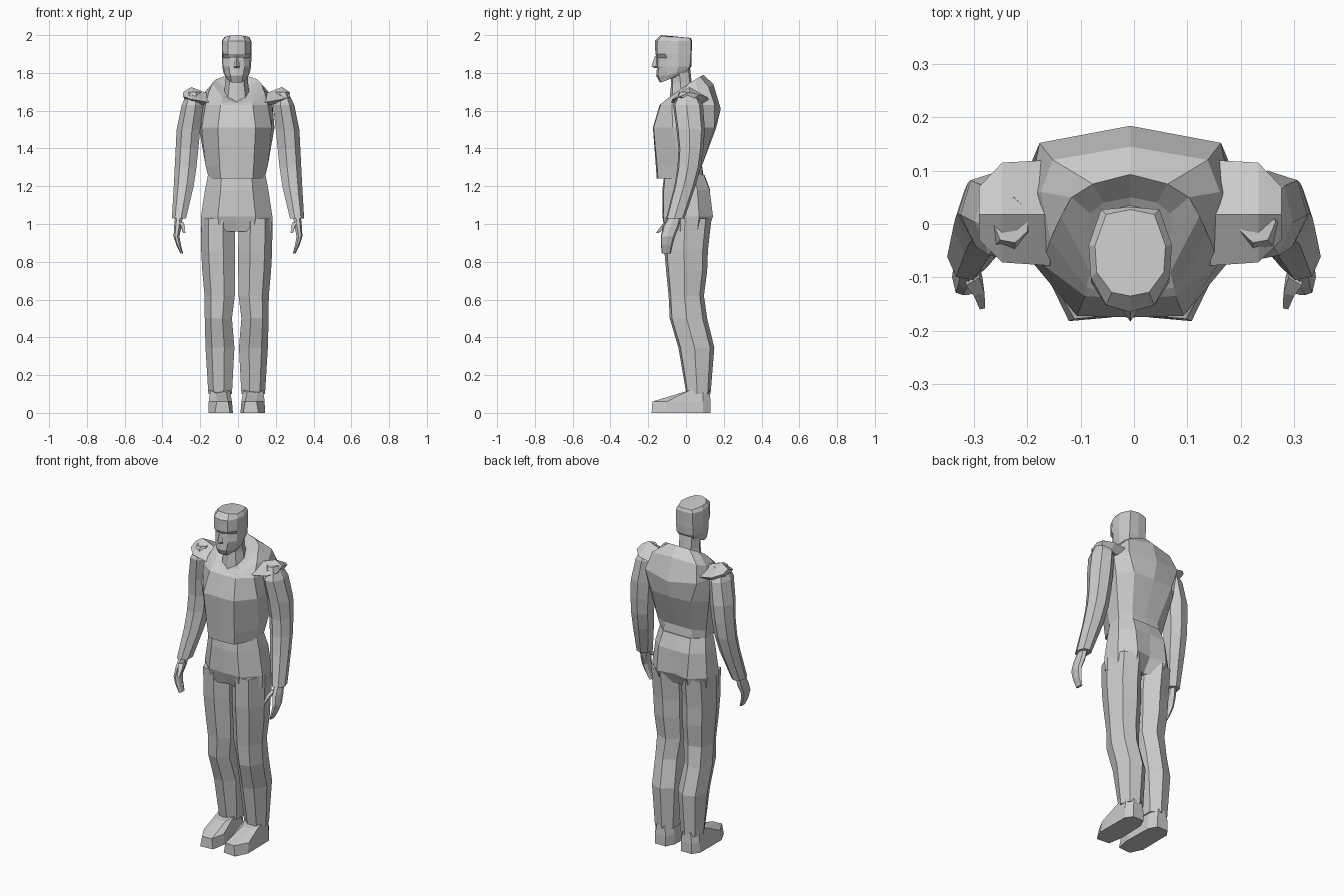
import bpy, bmesh

BODY_X = -0.007   # the trunk sits slightly off the arms' centre line


def loft(name, rings, cx=BODY_X, closed=False):
    """Skin rings of points, cap both ends, and mirror across x = cx."""
    bm = bmesh.new()
    rows = [[bm.verts.new(p) for p in r] for r in rings]
    n = len(rows[0])
    for a, b in zip(rows, rows[1:]):
        for i in range(n if closed else n - 1):
            j = (i + 1) % n
            bm.faces.new((a[i], a[j], b[j], b[i]))
    bm.faces.new(rows[0][::-1])
    bm.faces.new(rows[-1])
    bmesh.ops.recalc_face_normals(bm, faces=bm.faces)
    me = bpy.data.meshes.new(name)
    bm.to_mesh(me)
    bm.free()
    ob = bpy.data.objects.new(name, me)
    ob.location.x = cx
    bpy.context.collection.objects.link(ob)
    mod = ob.modifiers.new("mirror", 'MIRROR')
    mod.use_mirror_merge = True
    mod.merge_threshold = 0.0005
    return ob


def level(z, *pts):
    """Ring at height z; a point may carry its own height."""
    return [(p[0], p[1], p[2] if len(p) > 2 else z) for p in pts]


LIMB = [(0, .25), (.35, 0), (.78, .06), (1, .45), (.85, .88), (.4, 1), (0, .75)]


def limb(name, sections, cx):
    """Seven-sided limb from (z, x_in, x_out, y_front, y_back) sections."""
    loft(name, [[(a + (b - a) * u, f + (k - f) * v, z) for u, v in LIMB]
                for z, a, b, f, k in sections], cx, True)


# Chest and raised upper back (half rings, front centre to back centre)
loft("torso", [
    level(1.24, (0, -.155), (.085, -.148), (.148, -.03), (.145, .04), (.09, .09), (0, .095)),
    level(1.31, (0, -.16), (.09, -.153), (.165, -.03), (.16, .05), (.09, .085), (0, .085)),
    level(1.51, (0, -.175), (.1, -.172), (.185, -.07), (.2, .08), (.13, .15), (0, .16)),
    level(1.63, (0, -.14), (.085, -.135), (.165, -.075), (.19, .05), (.17, .152), (0, .184, 1.61)),
    level(1.7, (0, -.125, 1.64), (.082, -.12, 1.645), (.15, -.03, 1.69), (.168, .06, 1.7),
          (.145, .12, 1.725), (0, .145, 1.74)),
    level(1.75, (0, -.1, 1.645), (.075, -.09, 1.67), (.13, .015, 1.745), (.11, .05, 1.765),
          (.07, .075, 1.78), (0, .093, 1.79)),
    level(1.7, (0, -.07, 1.65), (.055, -.06, 1.68), (.08, -.01, 1.72), (.075, .02, 1.73),
          (.05, .04, 1.74), (0, .05, 1.74)),
])

# Hips
loft("pelvis", [
    level(1.26, (0, -.115), (.08, -.11), (.152, -.03), (.15, .04), (.09, .095), (0, .098)),
    level(1.18, (0, -.125), (.085, -.118), (.168, -.03), (.165, .06), (.1, .125), (0, .128)),
    level(1.04, (0, -.125), (.1, -.12), (.189, -.03), (.18, .07), (.1, .143), (0, .125)),
    level(.96, (0, -.08), (.09, -.112), (.187, -.03), (.17, .06), (.09, .115), (0, .07)),
])

# Legs
limb("leg", [
    (1.03, .01, .189, -.12, .135), (.86, .008, .188, -.115, .116),
    (.75, .008, .182, -.105, .112), (.62, .01, .17, -.092, .095),
    (.5, .025, .169, -.086, .112), (.345, .012, .165, -.04, .15),
    (.1, .025, .15, .002, .13)], BODY_X)

# Shoes: sole, welt, ankle opening
loft("shoe", [
    level(0, (.035, -.175), (.115, -.182), (.15, -.11), (.148, .09), (.12, .13), (.05, .13), (.025, .08), (.02, -.09)),
    level(.06, (.045, -.172), (.105, -.178), (.148, -.1), (.146, .09), (.12, .13), (.05, .13), (.026, .08), (.025, -.09)),
    level(.12, (.055, -.03, .105), (.11, -.03, .105), (.14, .02), (.14, .09), (.11, .125), (.06, .125),
          (.035, .09), (.035, .02)),
], closed=True)

# Neck
loft("neck", [
    level(1.63, (0, -.09), (.05, -.075), (.075, -.02), (.05, .05), (0, .06)),
    level(1.75, (0, -.078), (.038, -.07), (.06, -.03), (.04, .02), (0, .03)),
    level(1.84, (0, -.09), (.04, -.08), (.06, -.04), (.04, .01), (0, .02)),
])

# Head: chin, mouth, cheeks, eyes, brow, hairline, crown
loft("head", [
    level(1.75, (0, -.138), (.028, -.132), (.05, -.09, 1.765), (.06, -.05, 1.785), (.045, 0, 1.8), (0, .005, 1.8)),
    level(1.785, (0, -.158), (.033, -.148), (.06, -.1), (.07, -.05, 1.8), (.05, .012, 1.82), (0, .02, 1.82)),
    level(1.835, (0, -.153), (.042, -.143), (.07, -.1), (.076, -.04), (.055, .02), (0, .028)),
    level(1.88, (0, -.155), (.034, -.138), (.071, -.1), (.078, -.04), (.055, .025), (0, .03)),
    level(1.9, (0, -.162), (.045, -.153), (.073, -.11), (.078, -.04), (.055, .025), (0, .03)),
    level(1.968, (0, -.165), (.045, -.152), (.074, -.1), (.078, -.04), (.055, .027), (0, .032)),
    level(1.99, (0, -.135, 2), (.035, -.128, 1.997), (.063, -.09), (.066, -.04), (.045, .018, 1.985), (0, .027, 1.985)),
])

# Nose
loft("nose", [
    level(1.89, (0, -.164), (.008, -.155), (0, -.14)),
    level(1.835, (0, -.183), (.017, -.158), (0, -.14)),
    level(1.825, (0, -.165), (.014, -.152), (0, -.14)),
])

# Shoulder pads: arched strips running outward
loft("shoulder_pad", [
    [(x, f, zl), (x, .018, zt), (x, b, zl + .01), (x - .01, b - .04, zl - .02), (x - .01, f + .04, zl - .02)]
    for x, f, b, zl, zt in [(.15, -.078, .12, 1.645, 1.69),
                            (.24, -.072, .115, 1.66, 1.725),
                            (.283, -.03, .07, 1.675, 1.697)]], closed=True)

# Arms, resting slightly forward at the wrist
limb("arm", [
    (1.7, .2, .265, -.035, .05), (1.63, .185, .298, -.068, .09),
    (1.5, .2, .325, -.05, .1), (1.4, .21, .33, -.04, .092),
    (1.3, .22, .335, -.045, .078), (1.2, .235, .34, -.062, .05),
    (1.03, .275, .35, -.105, -.008)], 0)

# Hands and thumbs
limb("hand", [
    (1.04, .293, .333, -.09, -.025), (.99, .298, .338, -.12, -.035),
    (.935, .31, .341, -.133, -.058), (.89, .302, .327, -.133, -.07),
    (.845, .291, .305, -.128, -.08)], 0)
loft("thumb", [
    level(1.01, (.29, -.1), (.315, -.115), (.315, -.07), (.292, -.07)),
    level(.985, (.28, -.13), (.3, -.135), (.302, -.1), (.284, -.1)),
    level(.952, (.279, -.158), (.289, -.16), (.29, -.148), (.281, -.146)),
], 0, True)
